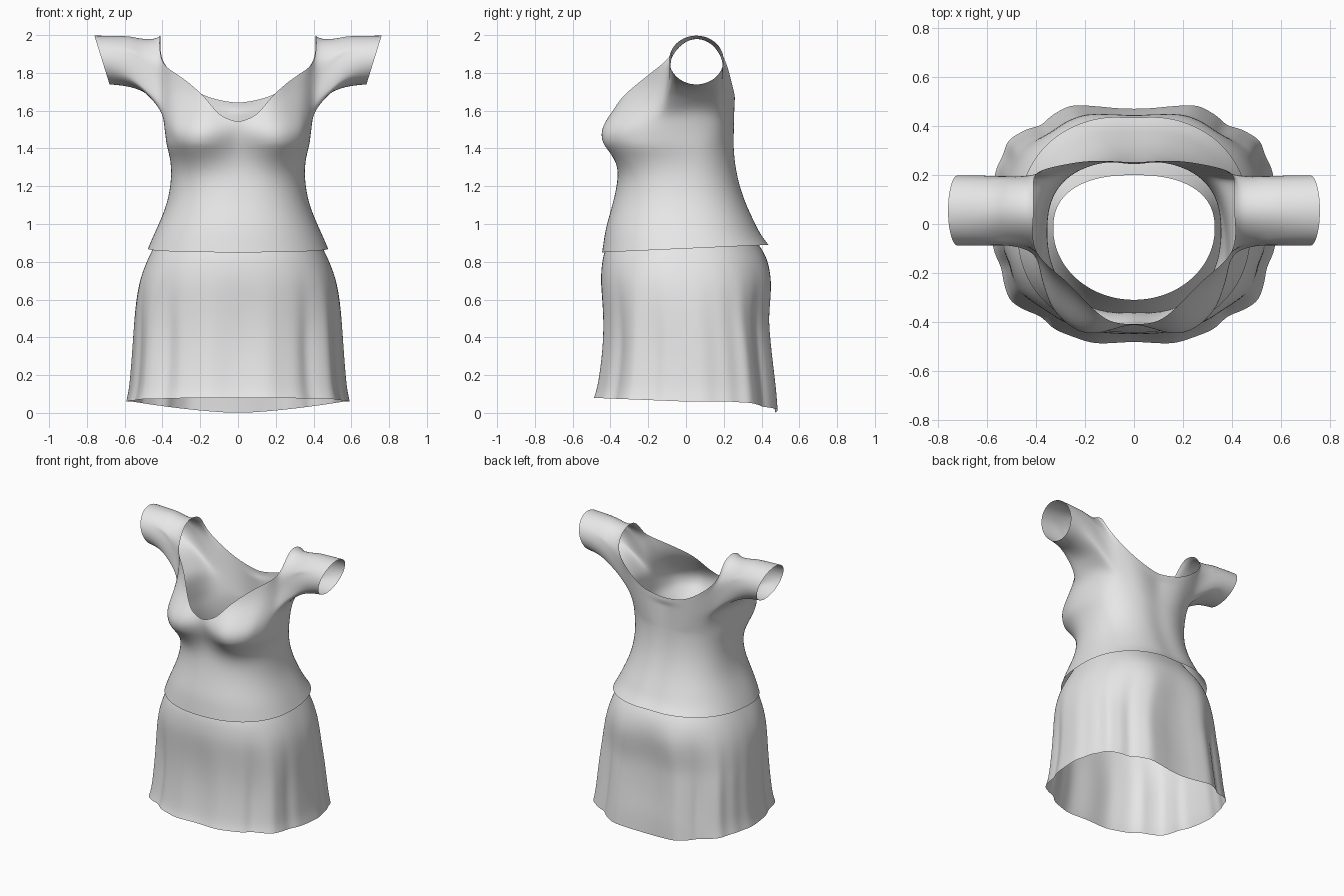
import bpy, bmesh
from math import sin, cos, pi, exp, radians, copysign
from mathutils import Vector

cube = bpy.data.objects.get("Cube")
if cube:
    bpy.data.objects.remove(cube)

cloth = bpy.data.materials.new("light grey cloth")
cloth.use_nodes = True
cloth.diffuse_color = (0.8, 0.8, 0.8, 1)
cloth.node_tree.nodes["Principled BSDF"].inputs["Base Color"].default_value = (0.8, 0.8, 0.8, 1)


def ring_point(angle, z, half, front, back, front_power, back_power):
    """Point on a rounded cross-section; -90 degrees is front, +90 is back."""
    c, s = cos(radians(angle)), sin(radians(angle))
    mid = -0.02
    reach = back - mid if s > 0 else mid - front
    power = back_power if s > 0 else front_power
    x = 0 if abs(angle) == 90 else half * abs(c) ** (2 / power)
    return Vector((x, mid + copysign(reach * abs(s) ** (2 / power), s), z))


def bump(a, centre, width):
    return exp(-((a - centre) / width) ** 2)


def spline(points, t):
    """Smooth curve through evenly spaced points."""
    i = min(int(t), len(points) - 2)
    f = t - i
    p = [Vector(points[min(max(i + k, 0), len(points) - 1)]) for k in (-1, 0, 1, 2)]
    return 0.5 * (2 * p[1] + (p[2] - p[0]) * f + (2 * p[0] - 5 * p[1] + 4 * p[2] - p[3]) * f ** 2
                  + (3 * p[1] - p[0] - 3 * p[2] + p[3]) * f ** 3)


def add_rows(bm, rows, skip=lambda r, c: False):
    grid = [[bm.verts.new(p) for p in row] for row in rows]
    for r in range(len(grid) - 1):
        for c in range(len(grid[0]) - 1):
            if not skip(r, c):
                bm.faces.new((grid[r][c], grid[r][c + 1], grid[r + 1][c + 1], grid[r + 1][c]))
    return grid


def finish(bm, name):
    mesh = bpy.data.meshes.new(name)
    bm.to_mesh(mesh)
    bm.free()
    mesh.materials.append(cloth)
    mesh.polygons.foreach_set("use_smooth", [True] * len(mesh.polygons))
    obj = bpy.data.objects.new(name, mesh)
    bpy.context.collection.objects.link(obj)
    mirror = obj.modifiers.new("Mirror", "MIRROR")
    mirror.use_clip = True
    sub = obj.modifiers.new("Smooth", "SUBSURF")
    sub.levels = sub.render_levels = 2


# ---- Bodice: stacked sections up to the bust, then columns running to the neckline
BODY = [  # z, half width, front y, back y
    (0.87, 0.478, -0.445, 0.445), (0.94, 0.448, -0.432, 0.405), (1.0, 0.42, -0.42, 0.375),
    (1.1, 0.378, -0.39, 0.327), (1.2, 0.358, -0.366, 0.292), (1.28, 0.353, -0.356, 0.274),
    (1.35, 0.357, -0.36, 0.264), (1.41, 0.366, -0.375, 0.26)]
NECK = [  # half neckline, front centre to back centre, every 15 degrees
    (0, -0.41, 1.54), (0.095, -0.4, 1.575), (0.175, -0.34, 1.67), (0.275, -0.235, 1.76),
    (0.365, -0.16, 1.82), (0.405, -0.1, 1.87), (0.415, -0.03, 1.96), (0.41, 0.05, 2.0),
    (0.41, 0.15, 1.965), (0.4, 0.21, 1.86), (0.3, 0.24, 1.755), (0.16, 0.26, 1.67),
    (0, 0.25, 1.64)]
STEPS = [0.1, 0.2, 0.3, 0.4, 0.52, 0.64, 0.76, 0.87, 0.97, 1.0]
COLS = 24
angles = [-90 + 180 * c / COLS for c in range(COLS + 1)]
C0, C1 = 10, 18                                       # armhole columns
R0, R1 = len(BODY) + 2, len(BODY) + len(STEPS) - 2    # armhole rows


def shape_body(p, weight=1):
    """Add the bust and a shallow hollow along the spine."""
    q = p.copy()
    if p.y < 0.05:
        side = weight * min(1, (0.05 - p.y) / 0.2)
        tall = 0.17 if p.z > 1.475 else 0.15
        q.y -= 0.125 * side * bump(p.x, 0.24, 0.16) * bump(p.z, 1.475, tall)
        q.x += 0.04 * side * bump(p.x, 0.35, 0.12) * bump(p.z, 1.49, 0.11)
    elif p.z < 1.6:
        q.y -= 0.012 * bump(p.x, 0, 0.07)
    return q


rows = []
for z, half, front, back in BODY:
    row = [shape_body(ring_point(a, z, half, front, back, 2.25, 2.35)) for a in angles]
    if z == BODY[0][0]:
        for p in row:
            p.z += 0.045 * p.y  # hem tilts up to the back
    rows.append(row)
base = [ring_point(a, *BODY[-1], 2.25, 2.35) for a in angles]
for t in STEPS:
    row = [shape_body(low.lerp(spline(NECK, c / 2), t), 1 - t ** 4) for c, low in enumerate(base)]
    rows.append(row)
for c in range(C0 + 1, C1):  # shoulder edge rolls outward into the sleeve
    rows[R1][c].x += 0.02
    rows[R1][c].z += 0.008
for c in (C0, C1):  # round the lower armhole corners
    rows[R0][c] = rows[R0][c].lerp(rows[R0 + 1][c], 0.5)

bm = bmesh.new()
grid = add_rows(bm, rows, lambda r, c: R0 <= r < R1 and C0 <= c < C1)

# ---- Sleeve: from the armhole loop to a round, slanted cuff
mid = (C0 + C1) // 2
loop = [(R0, c) for c in range(mid, C1)] + [(r, C1) for r in range(R0, R1)]
loop += [(R1, c) for c in range(C1, C0, -1)] + [(r, C0) for r in range(R1, R0, -1)]
loop += [(R0, c) for c in range(C0, mid)]
n = len(loop)
curves = []
for i, (r, c) in enumerate(loop):
    a = grid[r][c].co.copy()
    phi = -pi / 2 + 2 * pi * i / n
    h = 0.13 * sin(phi)
    d = Vector((0.72 + 0.31 * h, 0.055 + 0.145 * cos(phi), 1.868 + h))
    # leave the bodice along its own surface, arrive along the arm
    if r == R1:
        b = a + Vector((0.09, 0, 0))
    else:
        beside = grid[r - (r == R0)][c + (c == C1) - (c == C0)].co
        b = a + (a - beside).normalized() * 0.05 + Vector((0.035, 0, 0))
    curves.append((a, b, d - Vector((0.2, 0, 0)), d))
last = [grid[r][c] for r, c in loop]
blend = set(last)
for t in (0.12, 0.25, 0.4, 0.55, 0.7, 0.85, 1):
    u = 1 - t
    ring = [bm.verts.new(a * u ** 3 + b * 3 * u * u * t + e * 3 * u * t * t + d * t ** 3)
            for a, b, e, d in curves]
    for i in range(n):
        j = (i + 1) % n
        bm.faces.new((last[i], last[j], ring[j], ring[i]))
    last = ring
    if t < 0.5:
        blend.update(ring)

# relax the join between sleeve and bodice
for v in [v for v in bm.verts if not v.link_faces]:
    bm.verts.remove(v)
for r in range(R0 - 2, R1):
    blend.update(grid[r][c] for c in (C0 - 2, C0 - 1, C1 + 1, C1 + 2))
blend.update(grid[r][c] for r in (R0 - 2, R0 - 1) for c in range(C0, C1 + 1))
blend = [v for v in blend if not v.is_boundary]
for step in range(5):
    bmesh.ops.smooth_vert(bm, verts=blend, factor=0.5,
                          use_axis_x=True, use_axis_y=True, use_axis_z=True)
finish(bm, "bodice_with_sleeves")

# ---- Skirt: flared sections with folds that deepen toward the hem
SKIRT = [  # z, half width, front y, back y
    (0.045, 0.58, -0.49, 0.485), (0.12, 0.566, -0.475, 0.477), (0.2, 0.558, -0.46, 0.467),
    (0.3, 0.55, -0.447, 0.455), (0.4, 0.545, -0.44, 0.445), (0.5, 0.541, -0.44, 0.437),
    (0.6, 0.535, -0.446, 0.443), (0.7, 0.52, -0.453, 0.45), (0.79, 0.489, -0.446, 0.438),
    (0.87, 0.45, -0.43, 0.405), (1.0, 0.385, -0.37, 0.3), (1.08, 0.35, -0.335, 0.24),
    (1.15, 0.33, -0.31, 0.2)]
FOLDS = [(-90, -0.008), (-76, 0.008), (-50, -0.02), (-34, 0.015), (-17, -0.015),
         (6, 0.015), (20, 0.008), (36, 0.016), (55, -0.022), (73, 0.016), (90, -0.015)]
rows = []
for z, half, front, back in SKIRT:
    depth = max(0, min(1, (0.75 - z) / 0.4))
    row = []
    for k in range(61):
        a = -90 + 3 * k
        p = ring_point(a, z, half, front, back, 2.3 if z < 0.95 else 2.0, 2.4 + 0.5 * depth)
        push = depth * sum(d * bump(a, m, 6) for m, d in FOLDS)
        p += Vector((p.x, p.y, 0)).normalized() * push
        if p.y > 0:  # seat fullness
            p.y += 0.015 * bump(p.x, 0.22, 0.12) * bump(z, 0.68, 0.16)
        if z == SKIRT[0][0]:  # wavy hem, dropping at the back
            p.z = 0.06 * min(1, p.x / 0.56) ** 1.5 if p.y > 0 else 0.06 - 0.04 * p.y
        row.append(p)
    rows.append(row)
bm = bmesh.new()
add_rows(bm, rows)
finish(bm, "skirt")
